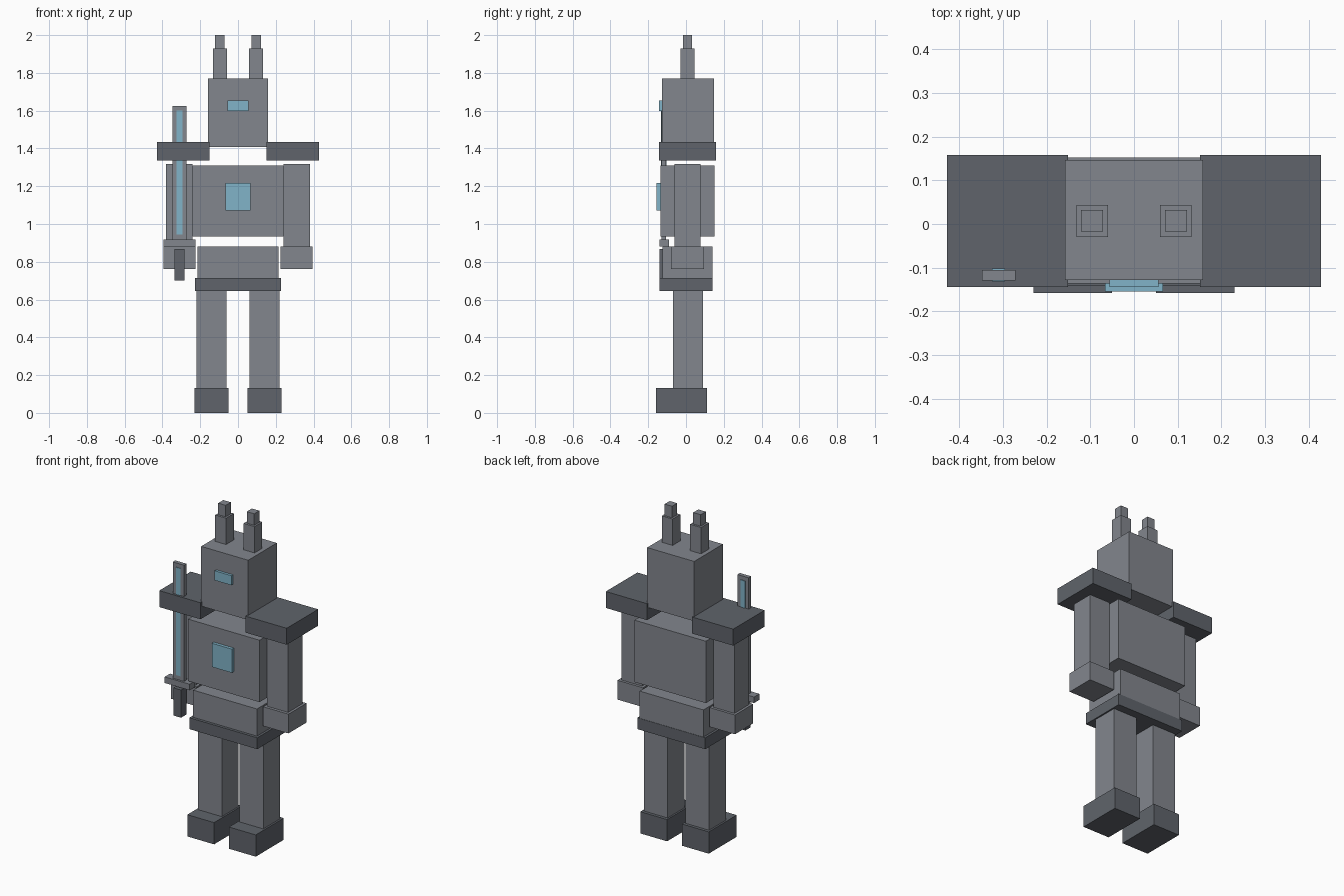
import bpy


def material(name, rgb):
    m = bpy.data.materials.new(name)
    m.diffuse_color = (*rgb, 1)
    return m


GREY = material("mid_grey", (0.225, 0.24, 0.27))
DARK = material("dark_grey", (0.115, 0.127, 0.147))
BLUE = material("light_blue", (0.22, 0.456, 0.578))


def box(name, mat, x, y, z):
    """Box spanning the (low, high) ranges in x, y and z."""
    ranges = (x, y, z)
    bpy.ops.mesh.primitive_cube_add(size=1, location=[(a + b) / 2 for a, b in ranges])
    ob = bpy.context.object
    ob.name = name
    ob.scale = [b - a for a, b in ranges]
    bpy.ops.object.transform_apply(location=False, rotation=False, scale=True)
    ob.data.materials.append(mat)
    return ob


def pair(name, mat, x, y, z):
    """The same box on both sides of the body."""
    box("right_" + name, mat, x, y, z)
    box("left_" + name, mat, (-x[1], -x[0]), y, z)


# Head and body
box("head", GREY, (-0.158, 0.158), (-0.128, 0.147), (1.407, 1.77))
box("torso", GREY, (-0.24, 0.24), (-0.136, 0.152), (0.933, 1.309))
box("pelvis", GREY, (-0.214, 0.214), (-0.124, 0.139), (0.715, 0.88))
box("belt", DARK, (-0.228, 0.228), (-0.141, 0.141), (0.646, 0.715))

# Glowing visor and chest panel
box("visor", BLUE, (-0.056, 0.056), (-0.144, -0.128), (1.597, 1.655))
box("chest_panel", BLUE, (-0.067, 0.067), (-0.155, -0.136), (1.072, 1.216))

# Two-step ears
pair("ear_base", GREY, (0.059, 0.132), (-0.03, 0.044), (1.77, 1.93))
pair("ear_tip", GREY, (0.071, 0.121), (-0.017, 0.032), (1.93, 2.0))

# Arms
pair("shoulder_pad", DARK, (0.151, 0.428), (-0.144, 0.158), (1.335, 1.435))
pair("arm", GREY, (0.24, 0.38), (-0.062, 0.078), (0.88, 1.317))
pair("hand", GREY, (0.224, 0.395), (-0.08, 0.094), (0.763, 0.88))

# Legs
pair("leg", GREY, (0.06, 0.219), (-0.07, 0.091), (0.132, 0.646))
pair("foot", DARK, (0.05, 0.23), (-0.158, 0.11), (0, 0.132))

# Sword held in front of one hand
box("sword_blade", GREY, (-0.348, -0.272), (-0.129, -0.105), (0.919, 1.625))
box("sword_glow", BLUE, (-0.325, -0.295), (-0.132, -0.102), (0.945, 1.6))
box("sword_guard", GREY, (-0.394, -0.226), (-0.141, -0.09), (0.882, 0.919))
box("sword_handle", DARK, (-0.336, -0.284), (-0.141, -0.09), (0.70, 0.868))
